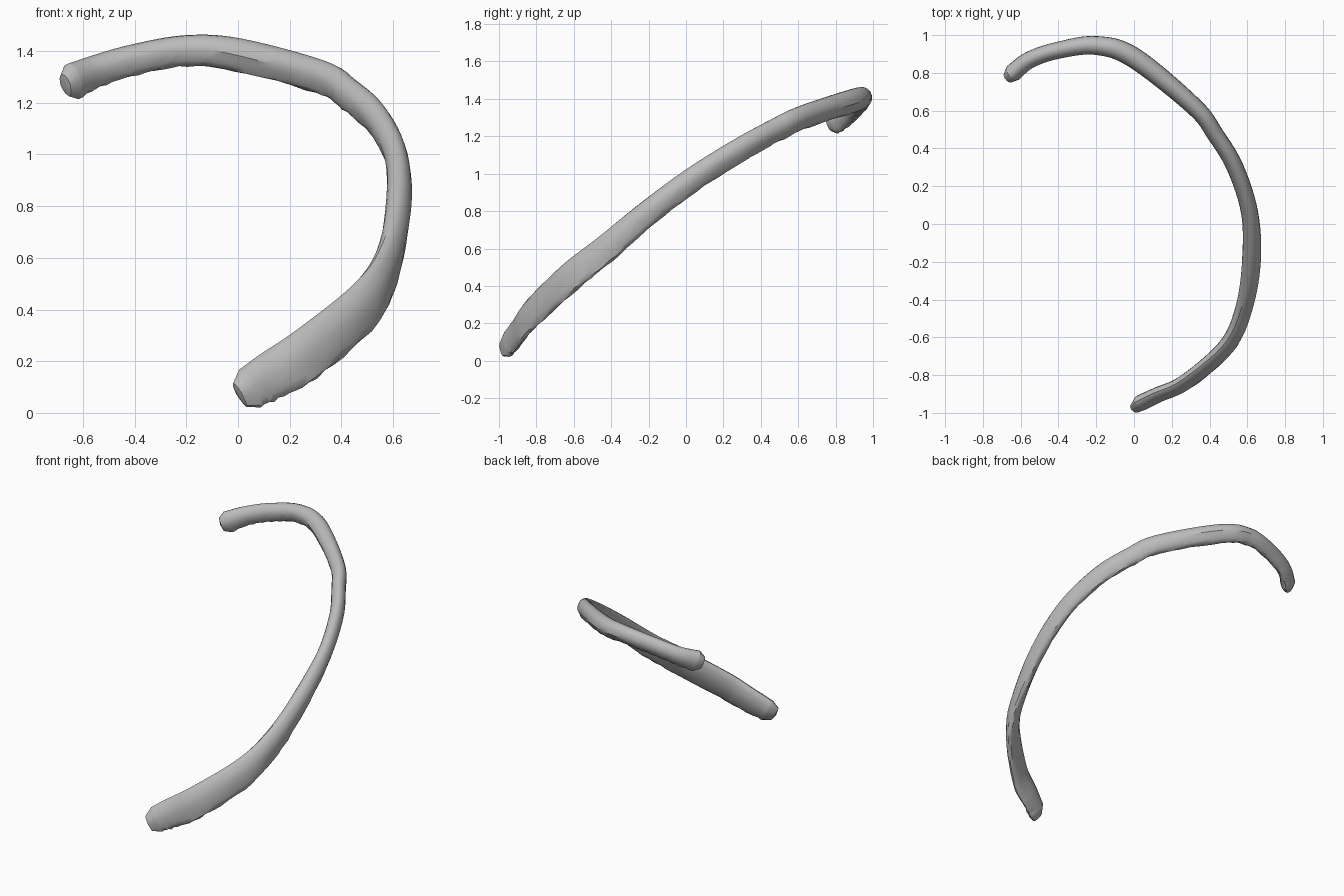
import bpy, bmesh, math, random
from mathutils import Vector

if "Cube" in bpy.data.objects:
    bpy.data.objects.remove(bpy.data.objects["Cube"], do_unlink=True)
random.seed(4)

# Centreline stations: x, y, z, height of section, thickness of section
STATIONS = [
    (0.045, -0.945, 0.095, 0.165, 0.085),
    (0.13, -0.905, 0.145, 0.185, 0.08),
    (0.28, -0.835, 0.24, 0.195, 0.08),
    (0.495, -0.645, 0.425, 0.18, 0.085),
    (0.585, -0.44, 0.59, 0.155, 0.09),
    (0.622, -0.19, 0.80, 0.135, 0.10),
    (0.612, 0.06, 0.985, 0.13, 0.09),
    (0.535, 0.30, 1.135, 0.13, 0.09),
    (0.43, 0.475, 1.23, 0.13, 0.09),
    (0.32, 0.62, 1.30, 0.13, 0.095),
    (0.0, 0.88, 1.385, 0.13, 0.11),
    (-0.2, 0.945, 1.402, 0.12, 0.10),
    (-0.4, 0.92, 1.367, 0.12, 0.09),
    (-0.55, 0.87, 1.322, 0.125, 0.09),
    (-0.64, 0.80, 1.282, 0.145, 0.095),
]
FRONT_TIP = Vector((0.0, -0.98, 0.065))
BACK_TIP = Vector((-0.672, 0.768, 1.265))
STEPS, SIDES = 6, 16


def spline(p0, p1, p2, p3, t):
    return tuple(0.5 * (2 * b + (c - a) * t + (2 * a - 5 * b + 4 * c - d) * t ** 2
                        + (3 * b - a - 3 * c + d) * t ** 3)
                 for a, b, c, d in zip(p0, p1, p2, p3))


def smooth_path(points):
    ext = [points[0]] + points + [points[-1]]
    path = [spline(*ext[i:i + 4], s / STEPS)
            for i in range(len(points) - 1) for s in range(STEPS)]
    return path + [points[-1]]


def add_ring(bm, centre, tangent, height, thick):
    # The section leans inward toward the low end
    up = Vector((-0.35 * max(0, 1 - centre.z), 0.1, 1))
    up = (up - tangent * up.dot(tangent)).normalized()
    side = tangent.cross(up)
    ring = []
    for k in range(SIDES):
        a = math.tau * k / SIDES
        u, v = math.sin(a), math.cos(a)
        # The lower margin is thinner and slightly ragged
        if u < -0.3:
            v *= 0.85
            u += random.uniform(-0.06, 0.06)
        ring.append(bm.verts.new(centre + up * u * height / 2 + side * v * thick / 2))
    return ring


def bridge(bm, r0, r1):
    for k in range(SIDES):
        n = (k + 1) % SIDES
        bm.faces.new((r0[k], r0[n], r1[n], r1[k]))


# Curved bone shaft
path = smooth_path(STATIONS)
centres = [Vector(p[:3]) for p in path]
bm = bmesh.new()
rings = []
for i, p in enumerate(path):
    tangent = (centres[min(i + 1, len(path) - 1)] - centres[max(i - 1, 0)]).normalized()
    rings.append(add_ring(bm, centres[i], tangent, p[3], p[4]))
for r0, r1 in zip(rings, rings[1:]):
    bridge(bm, r0, r1)

# Blunt end knobs that close the shaft
for ring, centre, tip in ((rings[0], centres[0], FRONT_TIP),
                          (rings[-1], centres[-1], BACK_TIP)):
    shift = (tip - centre) * 0.85
    cap = [bm.verts.new(centre + shift + (v.co - centre) * 0.62) for v in ring]
    bridge(bm, ring, cap)
    point = bm.verts.new(tip)
    for k in range(SIDES):
        bm.faces.new((cap[k], cap[(k + 1) % SIDES], point))
bmesh.ops.recalc_face_normals(bm, faces=bm.faces)

mesh = bpy.data.meshes.new("curved_bone")
bm.to_mesh(mesh)
bm.free()
bone = bpy.data.objects.new("curved_bone", mesh)
bpy.context.collection.objects.link(bone)

# Plain grey bone colour
mat = bpy.data.materials.new("bone_grey")
mat.use_nodes = True
grey = (0.5, 0.5, 0.5, 1)
mat.diffuse_color = grey
mat.node_tree.nodes["Principled BSDF"].inputs["Base Color"].default_value = grey
mesh.materials.append(mat)

bpy.ops.object.select_all(action="DESELECT")
bone.select_set(True)
bpy.context.view_layer.objects.active = bone
bpy.ops.object.shade_smooth_by_angle(angle=math.radians(35))
